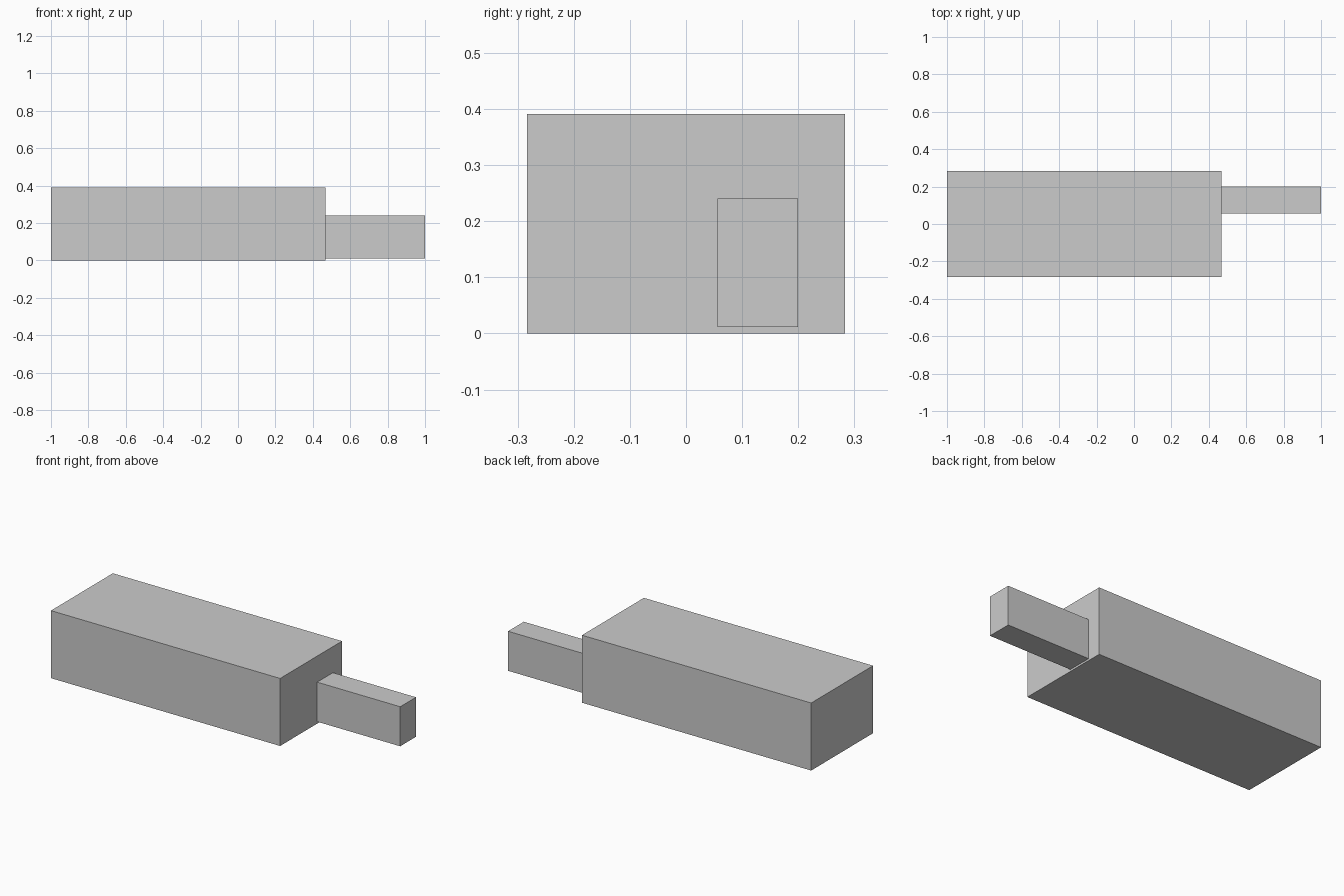
import bpy

if "Cube" in bpy.data.objects:
    bpy.data.objects.remove(bpy.data.objects["Cube"])


def box(name, lo, hi):
    """Axis-aligned box between two corners."""
    centre = [(a + b) / 2 for a, b in zip(lo, hi)]
    bpy.ops.mesh.primitive_cube_add(size=1, location=centre)
    obj = bpy.context.object
    obj.name = name
    obj.scale = [b - a for a, b in zip(lo, hi)]
    bpy.ops.object.transform_apply(location=False, rotation=False, scale=True)
    return obj


# Large main block
box("main_block", (-1.0, -0.283, 0.0), (0.468, 0.283, 0.391))

# Small off-centre block butting against its right end
box("end_block", (0.468, 0.056, 0.011), (1.0, 0.2, 0.24))
